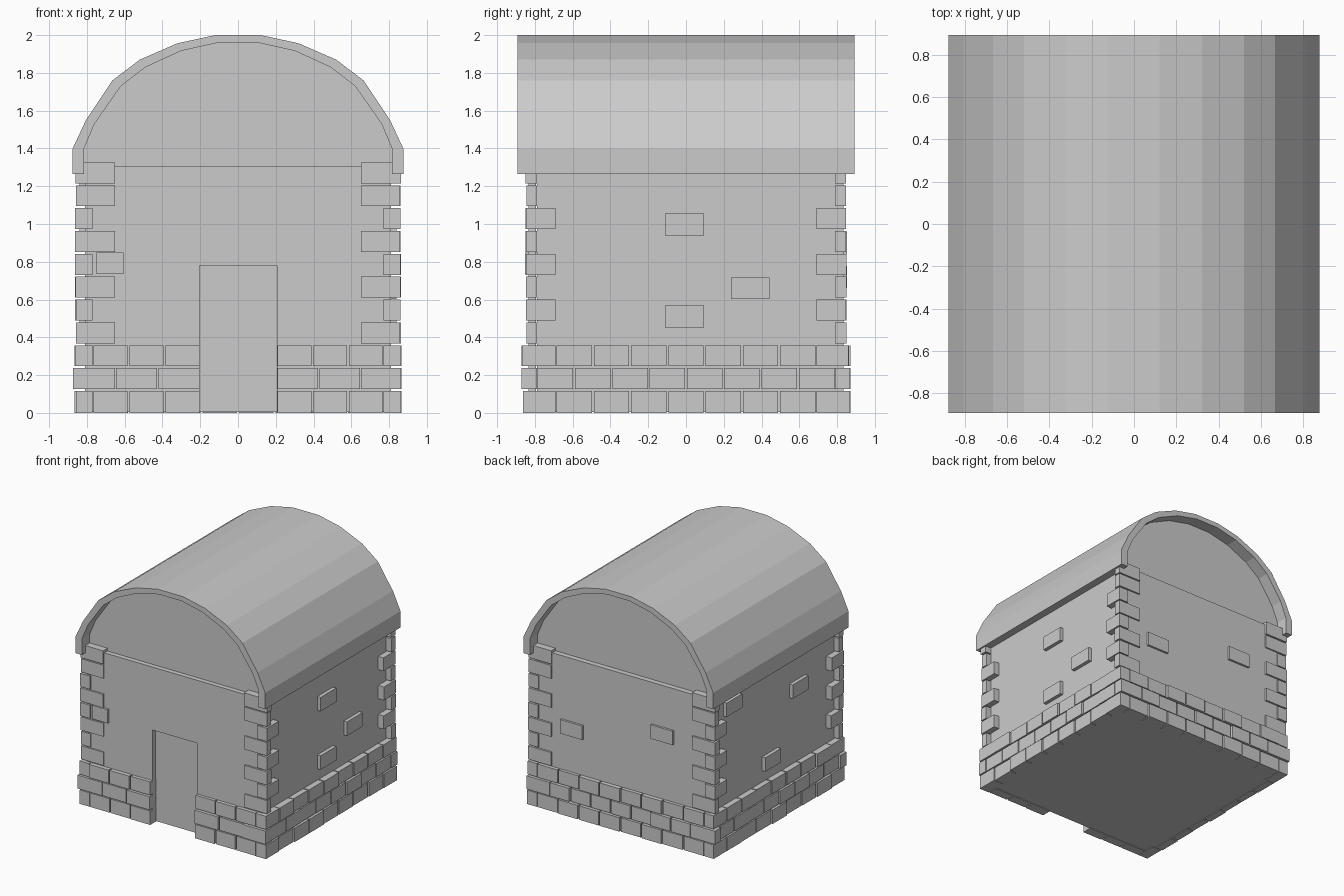
import bpy, bmesh, random

if "Cube" in bpy.data.objects:
    bpy.data.objects.remove(bpy.data.objects["Cube"])

random.seed(4)
ROW = 0.121   # stone course height
GAP = 0.005   # half mortar joint


def finish(name, bm):
    bmesh.ops.recalc_face_normals(bm, faces=bm.faces)
    me = bpy.data.meshes.new(name)
    bm.to_mesh(me)
    bm.free()
    ob = bpy.data.objects.new(name, me)
    bpy.context.collection.objects.link(ob)
    return ob


def box(bm, x0, x1, y0, y1, z0, z1):
    vs = bmesh.ops.create_cube(bm, size=1)["verts"]
    for v in vs:
        v.co.x = (x0 + x1) / 2 + v.co.x * (x1 - x0)
        v.co.y = (y0 + y1) / 2 + v.co.y * (y1 - y0)
        v.co.z = (z0 + z1) / 2 + v.co.z * (z1 - z0)


def prism(name, profile, half):
    # extrude an x-z outline along y
    bm = bmesh.new()
    face = bm.faces.new([bm.verts.new((x, -half, z)) for x, z in profile])
    ext = bmesh.ops.extrude_face_region(bm, geom=[face])["geom"]
    for v in ext:
        if isinstance(v, bmesh.types.BMVert):
            v.co.y = half
    return finish(name, bm)


def face_stone(bm, side, a0, a1, z0, z1, depth):
    # stone lying on one wall; a is the coordinate along that wall
    if side == "front":
        box(bm, a0, a1, -depth, -0.78, z0, z1)
    elif side == "back":
        box(bm, a0, a1, 0.78, depth, z0, z1)
    elif side == "right":
        box(bm, 0.80, depth, a0, a1, z0, z1)
    else:
        box(bm, -depth, -0.80, a0, a1, z0, z1)


def mirrored(half):
    return half + [(-x, z) for x, z in reversed(half)]


# Barrel roof shell
outer = mirrored([(-0.875, 1.265), (-0.875, 1.40), (-0.805, 1.55), (-0.665, 1.76),
                  (-0.52, 1.87), (-0.32, 1.957), (-0.12, 2.0)])
inner = mirrored([(-0.815, 1.265), (-0.815, 1.40), (-0.76, 1.53), (-0.62, 1.73),
                  (-0.49, 1.83), (-0.30, 1.917), (-0.105, 1.96)])
prism("roof", outer + inner[::-1], 0.892)

# Core with the gables, side walls and recessed door panel
core = [(-0.81, 0.005), (-0.81, 1.265)] + inner + [(0.81, 1.265), (0.81, 0.005)]
prism("wall_core", core, 0.79)

# Front wall with door opening, and back wall, both ending in a ledge
bm = bmesh.new()
door = [(-0.205, 0.005), (-0.205, 0.78), (0.207, 0.78), (0.207, 0.005)]
outline = [(-0.81, 0.005), (-0.81, 1.305), (0.81, 1.305), (0.81, 0.005)] + door[::-1]
front = prism("front_wall", outline, 0.02)
front.location.y = -0.814
box(bm, -0.81, 0.81, 0.78, 0.834, 0.005, 1.305)
finish("back_wall", bm)

# Corner stones, alternating long along the side and long along the front
bm = bmesh.new()
for sx in (-1, 1):
    for sy in (-1, 1):
        for k in range(11):
            long_side = k % 2 == 0 and k < 10
            xi, yi = (0.77, 0.69) if long_side else (0.65, 0.79)
            j = random.uniform(-0.004, 0.004)
            xo, yo = 0.86 + j, 0.847 + j
            if k < 3:
                yo += 0.015
            if k == 1:
                yo += 0.007
            if k == 1 and sx < 0:
                xo = 0.874
            xs, ys = sorted((sx * xi, sx * xo)), sorted((sy * yi, sy * yo))
            box(bm, *xs, *ys, k * ROW + (GAP if k else 0), (k + 1) * ROW - GAP)
finish("corner_stones", bm)

# Three courses of base stones between the corners
bm = bmesh.new()
for k in range(3):
    even = k % 2 == 0
    fx = 0.77 if even else 0.65
    sy = 0.69 if even else 0.79
    runs = [("front", -fx, -0.20, 3 if even else 2), ("front", 0.205, fx, 3 if even else 2),
            ("back", -fx, fx, 8 if even else 7),
            ("left", -sy, sy, 7 if even else 8), ("right", -sy, sy, 7 if even else 8)]
    for side, a, b, n in runs:
        w = (b - a) / n
        for i in range(n):
            base = 0.86 if side in ("front", "back") else 0.855
            face_stone(bm, side, a + i * w + GAP, a + (i + 1) * w - GAP,
                       k * ROW + (GAP if k else 0), (k + 1) * ROW - GAP,
                       base + random.choice((0, 0.004, 0.01)))
finish("base_stones", bm)

# Scattered single stones showing through the walls
bm = bmesh.new()
for side, a, z in [("right", -0.008, 0.997), ("right", 0.34, 0.66), ("right", -0.008, 0.51),
                   ("left", 0.56, 1.16), ("left", -0.31, 0.98), ("left", 0.05, 0.51),
                   ("back", 0.465, 0.72), ("back", -0.37, 0.90)]:
    face_stone(bm, side, a - 0.103, a + 0.103, z - 0.058, z + 0.058,
               0.852 if side == "back" else 0.84)
face_stone(bm, "front", -0.75, -0.605, 0.735, 0.848, 0.852)
finish("wall_stones", bm)
